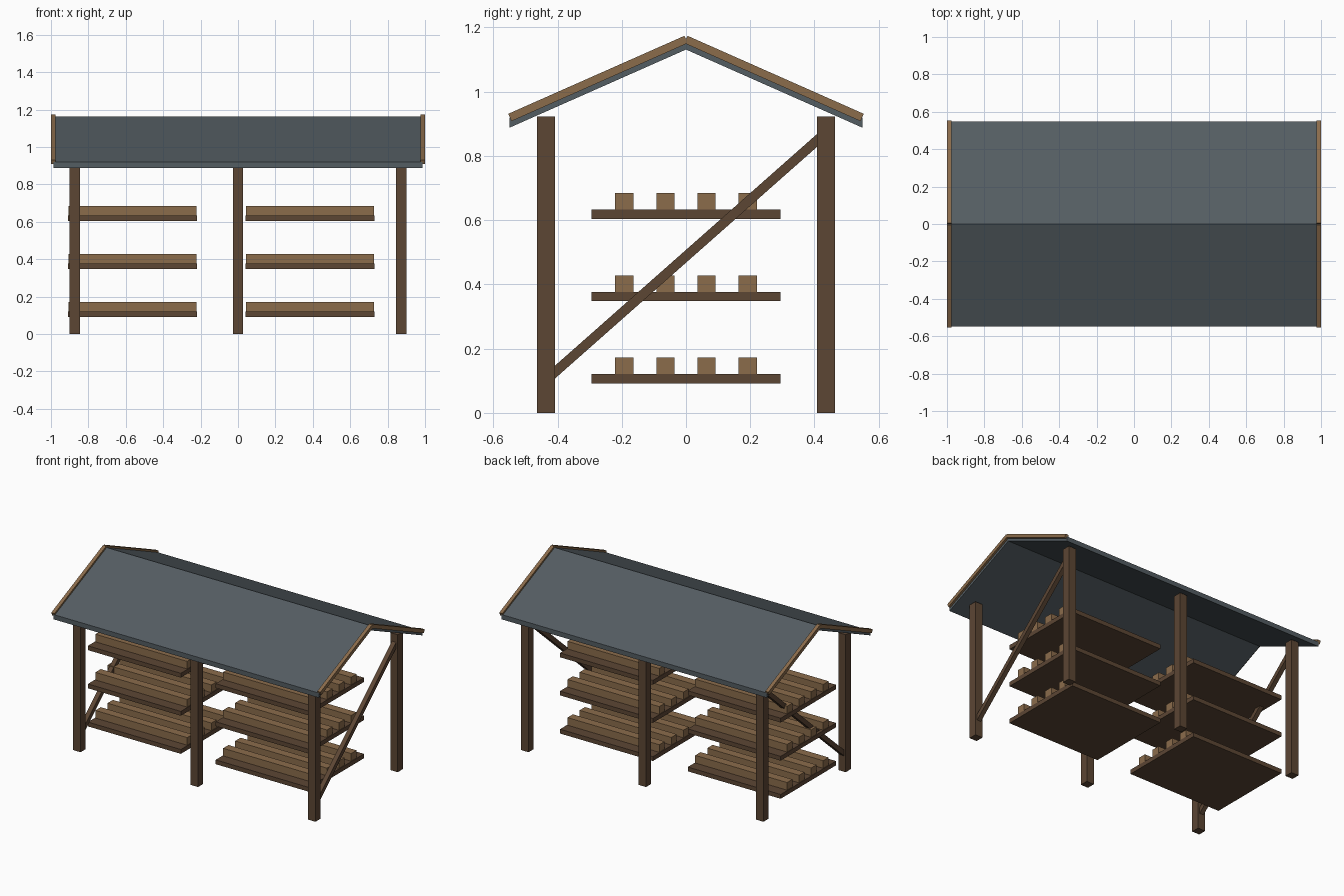
import bpy
import math

if "Cube" in bpy.data.objects:
    bpy.data.objects.remove(bpy.data.objects["Cube"])


def material(name, rgb):
    m = bpy.data.materials.new(name)
    lin = [((c / 255 + 0.055) / 1.055) ** 2.4 for c in rgb]
    m.diffuse_color = (*lin, 1)
    m.use_nodes = True
    m.node_tree.nodes["Principled BSDF"].inputs["Base Color"].default_value = m.diffuse_color
    return m


DARK = material("dark timber", (92, 70, 52))
LIGHT = material("light timber", (139, 108, 75))
SLATE = material("slate roof", (84, 93, 98))


def mesh_object(name, verts, faces, mat):
    me = bpy.data.meshes.new(name)
    me.from_pydata(verts, [], faces)
    me.materials.append(mat)
    ob = bpy.data.objects.new(name, me)
    bpy.context.collection.objects.link(ob)
    return ob


def box(name, centre, size, mat, tilt=0.0):
    """Box centred on a point, tilted about the x axis."""
    v = [(x * size[0] / 2, y * size[1] / 2, z * size[2] / 2)
         for x in (-1, 1) for y in (-1, 1) for z in (-1, 1)]
    f = [(0, 1, 3, 2), (4, 6, 7, 5), (0, 4, 5, 1),
         (2, 3, 7, 6), (0, 2, 6, 4), (1, 5, 7, 3)]
    ob = mesh_object(name, v, f, mat)
    ob.location = centre
    ob.rotation_euler.x = tilt
    return ob


# Six posts
for x in (-0.873, 0, 0.873):
    for y in (-0.436, 0.436):
        box("post", (x, y, 0.4615), (0.055, 0.055, 0.923), DARK)

# Diagonal brace on each end, rising to the back
for x in (-0.873, 0.873):
    box("brace", (x, 0, 0.4875), (0.03, 1.13, 0.03), DARK, math.atan(0.884))

# Two stacks of three shelves, each carrying four battens
for x in (-0.564, 0.385):
    for i in range(3):
        z = 0.092 + 0.256 * i
        box("shelf", (x, 0, z + 0.0145), (0.69, 0.588, 0.029), DARK)
        for j in range(4):
            box("batten", (x, -0.192 + 0.128 * j, z + 0.0545),
                (0.682, 0.057, 0.051), LIGHT)

# Gabled roof sheet: chevron profile extruded along x
profile = [(-0.549, 0.888), (0, 1.131), (0.549, 0.888),
           (0.549, 0.92), (0, 1.163), (-0.549, 0.92)]
verts = [(x, y, z) for x in (-0.986, 0.986) for y, z in profile]
faces = [(i, (i + 1) % 6, (i + 1) % 6 + 6, i + 6) for i in range(6)]
faces += [(0, 5, 4, 1), (1, 4, 3, 2), (6, 7, 10, 11), (7, 8, 9, 10)]
mesh_object("roof", verts, [f[::-1] if n < 6 else f for n, f in enumerate(faces)], SLATE)

# Barge boards along the gable edges
slope = math.atan(0.4426)
for x in (-0.988, 0.988):
    for s in (-1, 1):
        box("barge_board", (x, s * 0.274, 1.041), (0.024, 0.6, 0.025),
            LIGHT, -s * slope)
